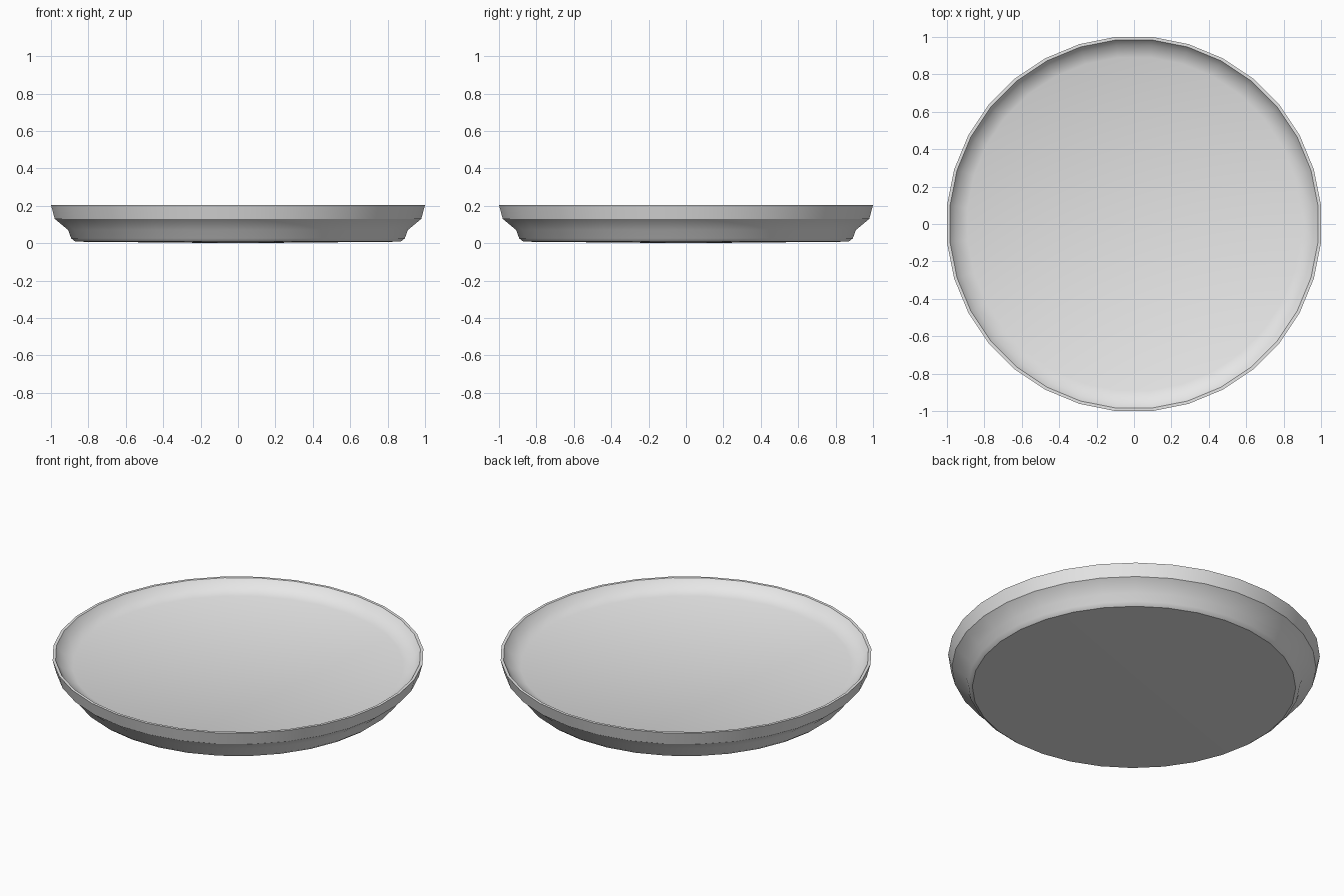
import bpy, bmesh, math

cube = bpy.data.objects.get("Cube")
if cube:
    bpy.data.objects.remove(cube, do_unlink=True)

SIDES = 32

# Cross-section (radius, height) from the underside centre to the floor centre
profile = [
    (0, 0), (0.87, 0.008), (0.892, 0.026), (0.908, 0.07), (0.98, 0.13),
    (1.0, 0.205), (0.984, 0.205), (0.955, 0.165), (0.89, 0.14), (0, 0.14),
]


def lathe(name, points, sides, material):
    """Turn a profile around z, with flat facets facing the four axes."""
    bm = bmesh.new()
    grow = 1 / math.cos(math.pi / sides)
    rings = []
    for r, z in points:
        if r == 0:
            rings.append([bm.verts.new((0, 0, z))] * sides)
            continue
        ring = []
        for i in range(sides):
            a = 2 * math.pi * (i + 0.5) / sides
            ring.append(bm.verts.new((r * grow * math.cos(a), r * grow * math.sin(a), z)))
        rings.append(ring)
    for low, high in zip(rings, rings[1:]):
        for i in range(sides):
            j = (i + 1) % sides
            corners = [low[i], low[j], high[j], high[i]]
            bm.faces.new(list(dict.fromkeys(corners)))
    bmesh.ops.recalc_face_normals(bm, faces=bm.faces)
    mesh = bpy.data.meshes.new(name)
    bm.to_mesh(mesh)
    bm.free()
    mesh.materials.append(material)
    obj = bpy.data.objects.new(name, mesh)
    bpy.context.collection.objects.link(obj)
    return obj


# Plain light grey finish
grey = bpy.data.materials.new("light_grey")
grey.use_nodes = True
colour = (0.8, 0.8, 0.8, 1)
grey.diffuse_color = colour
grey.node_tree.nodes["Principled BSDF"].inputs["Base Color"].default_value = colour

# Shallow round dish with a stepped foot and thin lip
dish = lathe("dish", profile, SIDES, grey)
bpy.ops.object.select_all(action="DESELECT")
dish.select_set(True)
bpy.context.view_layer.objects.active = dish
bpy.ops.object.shade_smooth_by_angle(angle=math.radians(35))
